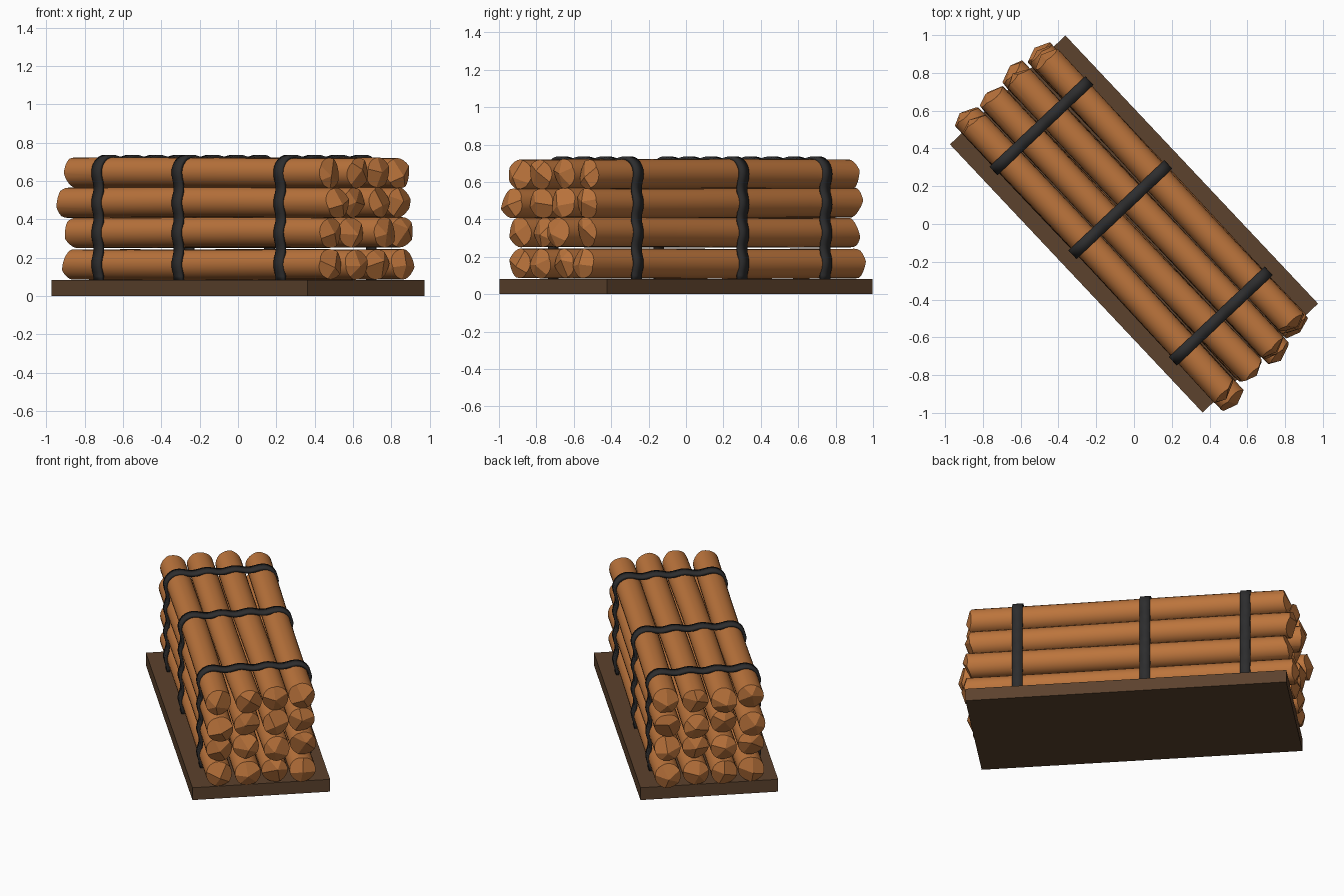
import bpy, bmesh, math, random
from mathutils import Vector, Matrix

if "Cube" in bpy.data.objects:
    bpy.data.objects.remove(bpy.data.objects["Cube"])

random.seed(7)
YAW = Matrix.Rotation(math.radians(-46.7), 4, 'Z')   # whole stack is turned
R = 0.079
LANES = [-0.255, -0.085, 0.085, 0.255]
ROWS = [0.163, 0.33, 0.487, 0.642]


def material(name, rgb):
    m = bpy.data.materials.new(name)
    m.diffuse_color = (*rgb, 1)
    m.use_nodes = True
    m.node_tree.nodes["Principled BSDF"].inputs["Base Color"].default_value = m.diffuse_color
    return m


WOOD = material("log_wood", (0.50, 0.175, 0.045))
PLANK = material("dark_wood", (0.107, 0.054, 0.026))
BAND = material("strap_black", (0.026, 0.026, 0.027))


def finish(name, bm, mat, smooth=None):
    bmesh.ops.recalc_face_normals(bm, faces=bm.faces)
    bm.transform(YAW)
    me = bpy.data.meshes.new(name)
    bm.to_mesh(me)
    bm.free()
    me.materials.append(mat)
    ob = bpy.data.objects.new(name, me)
    bpy.context.collection.objects.link(ob)
    if smooth:
        bpy.ops.object.select_all(action='DESELECT')
        ob.select_set(True)
        bpy.context.view_layer.objects.active = ob
        bpy.ops.object.shade_smooth_by_angle(angle=math.radians(smooth))
    return ob


def cut(bm, co, no, clear):
    geom = bm.verts[:] + bm.edges[:] + bm.faces[:]
    res = bmesh.ops.bisect_plane(bm, geom=geom, dist=1e-5, plane_co=co,
                                 plane_no=no, clear_outer=clear)
    if clear:
        edges = [e for e in res['geom_cut']
                 if isinstance(e, bmesh.types.BMEdge) and e.is_boundary]
        if edges:
            bmesh.ops.edgenet_fill(bm, edges=edges)


# log: cylinder with axe-cut faceted ends and a slight bend
def log(name, v, z, tip_a, tip_b):
    bm = bmesh.new()
    bmesh.ops.create_cone(bm, cap_ends=True, segments=24, radius1=R,
                          radius2=R, depth=2.4,
                          matrix=Matrix.Rotation(math.pi / 2, 4, 'Y'))
    for sign, tip in ((-1, tip_a), (1, tip_b)):
        apex = Vector((sign * tip, random.uniform(-.02, .02), random.uniform(-.02, .02)))
        start = random.uniform(0, 6.28)
        count = random.choice((4, 5, 5))
        for i in range(count):
            a = start + math.tau * i / count + random.uniform(-.25, .25)
            t = math.radians(random.uniform(22, 32))
            n = Vector((sign * math.cos(t), math.sin(t) * math.cos(a),
                        math.sin(t) * math.sin(a)))
            cut(bm, apex, n, True)
    for u in (-.6, -.3, 0, .3, .6):
        cut(bm, (u, 0, 0), (1, 0, 0), False)
    ph, yaw = random.uniform(0, 6.28), random.uniform(-.005, .005)
    for p in bm.verts:
        u = p.co.x
        p.co.y += v + .004 * math.sin(2.5 * u + ph) + yaw * u
        p.co.z += z + .002 * math.sin(2.5 * u + ph * 2)
    finish(name, bm, WOOD, 18)


# base board
bm = bmesh.new()
bmesh.ops.create_cube(bm, size=1, matrix=Matrix.Translation((0, 0, .041))
                      @ Matrix.Diagonal((1.95, .84, .082, 1)))
finish("base_board", bm, PLANK)

# tip distances of the visible log ends, row by row
TIPS = [[1.01, 1.025, 1.01, 1.02], [1.01, 1.0, 1.06, 1.01],
        [1.07, 1.01, 1.02, 1.0], [1.01, 1.03, 1.01, 0.99]]
BACK = [[1.01, 1.03, 1.02, 1.04], [1.0, 1.04, 1.0, 1.0],
        [1.06, 1.01, 1.06, 1.02], [1.0, 1.04, 1.02, 0.99]]
for r, z in enumerate(ROWS):
    for c, v in enumerate(LANES):
        log(f"log_row{r + 1}_{c + 1}", v, z, BACK[r][c], TIPS[r][c])


# strap: ribbon draped over the logs, dipping a little between them
def strap(name, u, width=.062, thick=.018):
    sr, zc, vc = .085, ROWS[-1], LANES[-1]
    half = []                                     # +v side, bottom to top centre
    for i in range(25):
        z = .08 + (zc - .08) * i / 24
        half.append((vc + sr - .016 * math.sin(math.pi * (z - zc) / .159) ** 2, z))
    for i in range(1, 9):
        a = math.pi / 2 * i / 8
        half.append((vc + sr * math.cos(a), zc + sr * math.sin(a)))
    for i in range(1, 13):
        v = vc * (1 - i / 12)
        half.append((v, zc + sr - .014 * math.sin(math.pi * (v - vc) / .17) ** 2))
    path = half + [(-v, z) for v, z in reversed(half[:-1])]
    bm = bmesh.new()
    rings = [[bm.verts.new((u + s * width / 2, v, z)) for s in (-1, 1)]
             for v, z in path]
    for a, b in zip(rings, rings[1:]):
        bm.faces.new((a[0], a[1], b[1], b[0]))
    ob = finish(name, bm, BAND, 40)
    mod = ob.modifiers.new("thickness", 'SOLIDIFY')
    mod.thickness, mod.offset = thick, 0
    ob.modifiers.move(len(ob.modifiers) - 1, 0)


for i, u in enumerate((-.715, -.105, .67)):
    strap(f"strap_{i + 1}", u)
